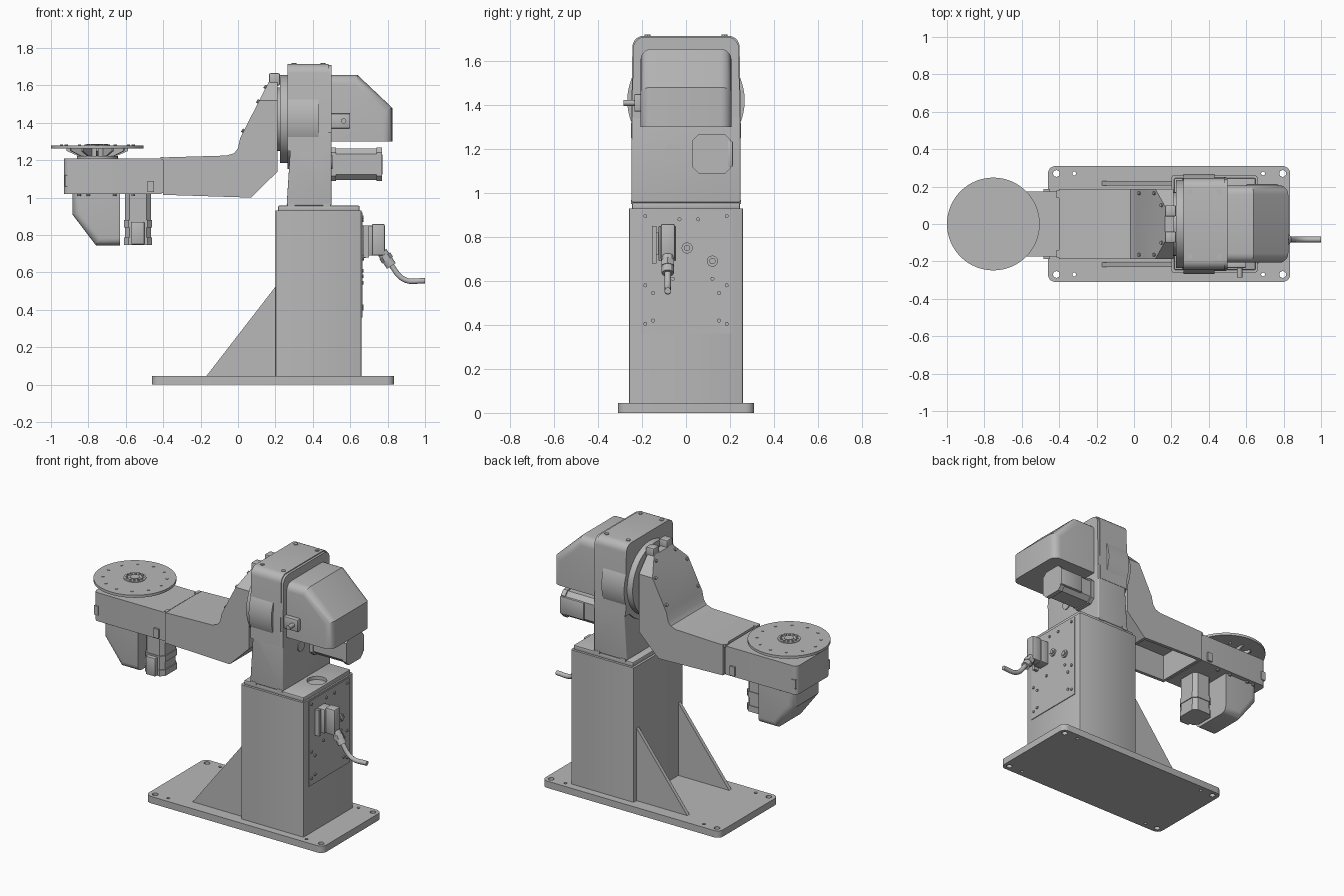
import bpy, bmesh, math
from mathutils import Vector, Matrix

if "Cube" in bpy.data.objects:
    bpy.data.objects.remove(bpy.data.objects["Cube"], do_unlink=True)

grey = bpy.data.materials.new("machine grey")
grey.use_nodes = True
grey.diffuse_color = (0.48, 0.48, 0.48, 1)
grey.node_tree.nodes["Principled BSDF"].inputs["Base Color"].default_value = grey.diffuse_color

PLACE = {"x": lambda a, b, t: (t, a, b),
         "y": lambda a, b, t: (a, t, b),
         "z": lambda a, b, t: (a, b, t)}
parts = []


def finish(name, bm):
    bmesh.ops.recalc_face_normals(bm, faces=bm.faces)
    mesh = bpy.data.meshes.new(name)
    bm.to_mesh(mesh)
    bm.free()
    mesh.materials.append(grey)
    ob = bpy.data.objects.new(name, mesh)
    bpy.context.collection.objects.link(ob)
    parts.append(ob)
    return ob


def prism(name, axis, pts, lo, hi, bevel=0, pick=None, seg=5, trim=()):
    """Extrude a 2D outline; pick(midpoint, direction) chooses edges to round."""
    bm = bmesh.new()
    put = PLACE[axis]
    face = bm.faces.new([bm.verts.new(put(a, b, lo)) for a, b in pts])
    ext = bmesh.ops.extrude_face_region(bm, geom=[face])["geom"]
    step = Vector(put(0, 0, hi - lo))
    bmesh.ops.translate(bm, vec=step, verts=[v for v in ext if isinstance(v, bmesh.types.BMVert)])
    for co, no in trim:
        bmesh.ops.bisect_plane(bm, geom=bm.verts[:] + bm.edges[:] + bm.faces[:],
                               plane_co=co, plane_no=no, clear_outer=True)
        bmesh.ops.holes_fill(bm, edges=bm.edges[:])
    bmesh.ops.recalc_face_normals(bm, faces=bm.faces)
    if bevel:
        chosen = [e for e in bm.edges if pick is None or
                  pick((e.verts[0].co + e.verts[1].co) / 2,
                       (e.verts[1].co - e.verts[0].co).normalized())]
        bmesh.ops.bevel(bm, geom=chosen, offset=bevel, segments=seg, profile=0.5,
                        affect='EDGES', clamp_overlap=True)
    return finish(name, bm)


def box(name, x, y, z, bevel=0, pick=None, seg=2):
    outline = [(x[0], y[0]), (x[1], y[0]), (x[1], y[1]), (x[0], y[1])]
    return prism(name, "z", outline, z[0], z[1], bevel, pick, seg)


def rod(name, a, b, r, r2=None, sides=32):
    """Cylinder or cone between two points."""
    a, b = Vector(a), Vector(b)
    turn = (b - a).to_track_quat('Z', 'Y').to_matrix().to_4x4()
    bm = bmesh.new()
    bmesh.ops.create_cone(bm, cap_ends=True, segments=sides, radius1=r,
                          radius2=r if r2 is None else r2, depth=(b - a).length,
                          matrix=Matrix.Translation((a + b) / 2) @ turn)
    return finish(name, bm)


def cut(target, cutter):
    mod = target.modifiers.new("cut", 'BOOLEAN')
    mod.operation, mod.object, mod.solver = 'DIFFERENCE', cutter, 'EXACT'
    bpy.context.view_layer.objects.active = target
    bpy.ops.object.modifier_apply(modifier=mod.name)
    parts.remove(cutter)
    bpy.data.objects.remove(cutter, do_unlink=True)


upright = lambda m, d: abs(d.z) > 0.9

# Base plate with mounting holes
base = box("base_plate", (-0.46, 0.835), (-0.31, 0.31), (0, 0.045), 0.04, upright, 5)
for x, r in ((-0.415, 0.018), (-0.32, 0.01), (0.69, 0.01), (0.795, 0.018)):
    for y in (-0.27, 0.27):
        cut(base, rod("hole_cutter", (x, y, -0.1), (x, y, 0.1), r, sides=16))

# Column, cap and gussets
box("column", (0.2, 0.66), (-0.26, 0.26), (0.045, 0.93), 0.012, upright)
cap = box("column_cap", (0.215, 0.65), (-0.245, 0.245), (0.925, 0.957), 0.006)
cut(cap, rod("opening_cutter", (0.575, 0, 0.935), (0.575, 0, 1.1), 0.06))
for side in (-1, 1):
    prism("gusset", "y", [(-0.17, 0.045), (0.205, 0.045), (0.205, 0.53)],
          side * 0.218 - 0.012, side * 0.218 + 0.012)

# Service panel, bolts and ports on the column
box("service_panel", (0.655, 0.665), (-0.21, 0.21), (0.36, 0.92))
for y, z in ((0.185, 0.895), (0.185, 0.58), (0.15, 0.545), (0.185, 0.405), (0.15, 0.42)):
    for s in (-1, 1):
        rod("panel_bolt", (0.66, s * y, z), (0.672, s * y, z), 0.009, sides=10)
for y, z in ((-0.03, 0.88), (0.055, 0.88), (-0.06, 0.61), (0.12, 0.61)):
    rod("panel_bolt", (0.66, y, z), (0.672, y, z), 0.009, sides=10)
for y, z in ((0.005, 0.75), (0.12, 0.69)):
    rod("port_ring", (0.66, y, z), (0.674, y, z), 0.025)
    rod("port_plug", (0.66, y, z), (0.682, y, z), 0.014)

# Cable connector and cable
box("connector_base", (0.66, 0.72), (-0.125, -0.045), (0.69, 0.85), 0.006)
box("connector_hood", (0.715, 0.785), (-0.115, -0.05), (0.69, 0.86), 0.01)
box("connector_latch", (0.67, 0.70), (-0.155, -0.135), (0.68, 0.85))
box("latch_bridge", (0.67, 0.69), (-0.14, -0.12), (0.72, 0.82))
rod("cable_gland", (0.77, -0.083, 0.71), (0.82, -0.083, 0.635), 0.028, sides=12)
rod("gland_nut", (0.785, -0.083, 0.69), (0.80, -0.083, 0.665), 0.034, sides=6)
curve = bpy.data.curves.new("cable", 'CURVE')
curve.dimensions = '3D'
curve.bevel_depth, curve.bevel_resolution, curve.use_fill_caps = 0.015, 3, True
spline = curve.splines.new('BEZIER')
spline.bezier_points.add(2)
for p, co in zip(spline.bezier_points, ((0.81, 0.65), (0.89, 0.562), (1.0, 0.555))):
    p.co = (co[0], -0.083, co[1])
    p.handle_left_type = p.handle_right_type = 'AUTO'
curve.materials.append(grey)
bpy.context.collection.objects.link(bpy.data.objects.new("cable", curve))

# Tower: pedestal, rounded head, drive bulge
top_edges = lambda m, d: abs(d.x) > 0.9 and m.z > 1.6
prism("pedestal", "y", [(0.26, 0.957), (0.5, 0.957), (0.5, 1.35), (0.28, 1.35), (0.28, 1.27)],
      -0.248, 0.248, 0.008)
head = [(-0.25, 1.25), (0.25, 1.25), (0.243, 1.715), (-0.243, 1.715)]
prism("head", "x", head, 0.265, 0.485, 0.05, top_edges)
prism("head_rear_rim", "x", [(y * 0.985, z - 0.006) for y, z in head], 0.48, 0.5, 0.05, top_edges)
rod("drive_bulge", (0.265, 0, 1.42), (0.43, 0, 1.42), 0.267, sides=64)
rod("drive_flange", (0.225, 0, 1.42), (0.27, 0, 1.42), 0.235, sides=64)
rod("drive_hub", (0.2, 0, 1.42), (0.23, 0, 1.42), 0.17, sides=48)
rod("access_cover", (0.495, -0.06, 1.19), (0.506, -0.06, 1.19), 0.036)
for x in (0.3, 0.455):
    for y in (-0.175, 0.175):
        rod("head_bolt", (x, y, 1.70), (x, y, 1.72), 0.013, sides=12)
for y in (-0.23, 0.23):
    for x in (0.285, 0.475):
        box("foot_tab", (x - 0.02, x + 0.02), (y - 0.02, y + 0.02), (0.95, 0.968))

# Drive cover, rounded along its outer rim
prism("drive_cover", "y", [(0.45, 1.3), (0.825, 1.3), (0.825, 1.48), (0.64, 1.655), (0.45, 1.655)],
      -0.207, 0.207, 0.05, lambda m, d: abs(d.y) < 0.1 and m.z > 1.31 and m.x > 0.46)
box("cover_bracket", (0.48, 0.6), (-0.235, -0.2), (1.37, 1.45), 0.006)
rod("bracket_plug", (0.565, -0.23, 1.41), (0.565, -0.285, 1.41), 0.014, sides=16)


def octagon(u, v, c):
    (a, b), (p, q) = u, v
    return [(a + c, p), (b - c, p), (b, p + c), (b, q - c), (b - c, q), (a + c, q), (a, q - c), (a, p + c)]


# Drive motor
prism("drive_motor", "x", octagon((0.035, 0.20), (1.095, 1.262), 0.028), 0.49, 0.76)
for x in (0.51, 0.755):
    prism("motor_end_ring", "x", octagon((0.03, 0.205), (1.088, 1.268), 0.028), x - 0.015, x + 0.015)
box("motor_plug", (0.6, 0.772), (0.19, 0.213), (1.12, 1.235), 0.005)

# Swing arm, open underneath, with clipped top corners
arm = prism("swing_arm", "y", [(-0.4, 1.015), (0.07, 1.0), (0.212, 1.14), (0.212, 1.62), (0.165, 1.62),
                               (0.012, 1.32), (0.0, 1.265), (-0.02, 1.238), (-0.06, 1.225), (-0.4, 1.215)],
            -0.187, 0.187,
            trim=[((0, s * 0.187, 1.52), (0, s * 0.74, 0.67)) for s in (-1, 1)])
cut(arm, box("arm_cutter", (-0.38, 0.05), (-0.165, 0.165), (0.9, 1.19)))
for s in (-1, 1):
    box("arm_connector", (0.165, 0.225), (s * 0.07 - 0.03, s * 0.07 + 0.03), (1.6, 1.665), 0.008)
    for x, z, y in ((0.03, 1.355, 0.165), (0.11, 1.512, 0.165), (0.15, 1.59, 0.1)):
        rod("arm_bolt", (x + 0.01, s * y, z - 0.006), (x - 0.009, s * y, z + 0.006), 0.01, sides=10)

# Wrist housing
box("wrist_housing", (-0.93, -0.41), (-0.175, 0.175), (1.02, 1.208), 0.03,
    lambda m, d: abs(d.z) > 0.9 and m.x < -0.8, 5)
box("wrist_joint", (-0.43, -0.39), (-0.168, 0.168), (1.025, 1.2))
for s in (-1, 1):
    box("joint_clip", (-0.415, -0.395), (s * 0.16 - 0.02, s * 0.16 + 0.02), (1.2, 1.218))
    box("wrist_socket", (-0.485, -0.45), (s * 0.178 - 0.01, s * 0.178 + 0.01), (1.03, 1.09))
    box("housing_latch", (-0.925, -0.895), (s * 0.172 - 0.008, s * 0.172 + 0.008), (1.06, 1.12))
    for x in (-0.85, -0.8, -0.66, -0.56):
        rod("housing_bolt", (x, s * 0.15, 1.01), (x, s * 0.15, 1.03), 0.01, sides=10)

# Wrist cover and motor below the housing
prism("wrist_cover", "y", [(-0.885, 1.03), (-0.885, 0.91), (-0.76, 0.745), (-0.63, 0.745), (-0.63, 1.03)],
      -0.145, 0.145, 0.04, lambda m, d: abs(d.y) < 0.1 and m.z < 1.02 and m.x < -0.64)
prism("wrist_motor", "z", octagon((-0.605, -0.465), (-0.12, 0.04), 0.025), 0.76, 1.03)
for z in (0.768, 0.86):
    prism("motor_ring", "z", octagon((-0.61, -0.46), (-0.125, 0.045), 0.025), z - 0.02, z + 0.02)
box("wrist_motor_plug", (-0.57, -0.5), (-0.15, -0.12), (0.75, 0.87), 0.005)

# Turntable with ribs, bolts and hub
cx = -0.752
rod("turntable", (cx, 0, 1.263), (cx, 0, 1.28), 0.248, sides=64)
rod("turntable_hub", (cx, 0, 1.2), (cx, 0, 1.265), 0.07, sides=32)
rod("hub_flange", (cx, 0, 1.2), (cx, 0, 1.222), 0.11, sides=32)
rod("hub_ring", (cx, 0, 1.275), (cx, 0, 1.284), 0.068, sides=32)
rod("hub_centre", (cx, 0, 1.275), (cx, 0, 1.288), 0.03, sides=24)
for i in range(12):
    ang = math.radians(30 * i)
    c, s = math.cos(ang), math.sin(ang)
    rod("turntable_bolt", (cx + 0.192 * c, 0.192 * s, 1.27), (cx + 0.192 * c, 0.192 * s, 1.283), 0.009, sides=10)
    rod("hub_bolt", (cx + 0.05 * c, 0.05 * s, 1.27), (cx + 0.05 * c, 0.05 * s, 1.288), 0.008, sides=8)
    rib = prism("turntable_rib", "y", [(0.05, 1.215), (0.085, 1.215), (0.165, 1.25), (0.165, 1.266), (0.05, 1.266)],
                -0.006, 0.006)
    rib.data.transform(Matrix.Translation((cx, 0, 0)) @ Matrix.Rotation(ang, 4, 'Z'))

# Smooth the rounded parts, keep hard edges
bpy.ops.object.select_all(action='DESELECT')
for ob in parts:
    ob.select_set(True)
bpy.context.view_layer.objects.active = parts[0]
bpy.ops.object.shade_smooth_by_angle(angle=math.radians(30))
